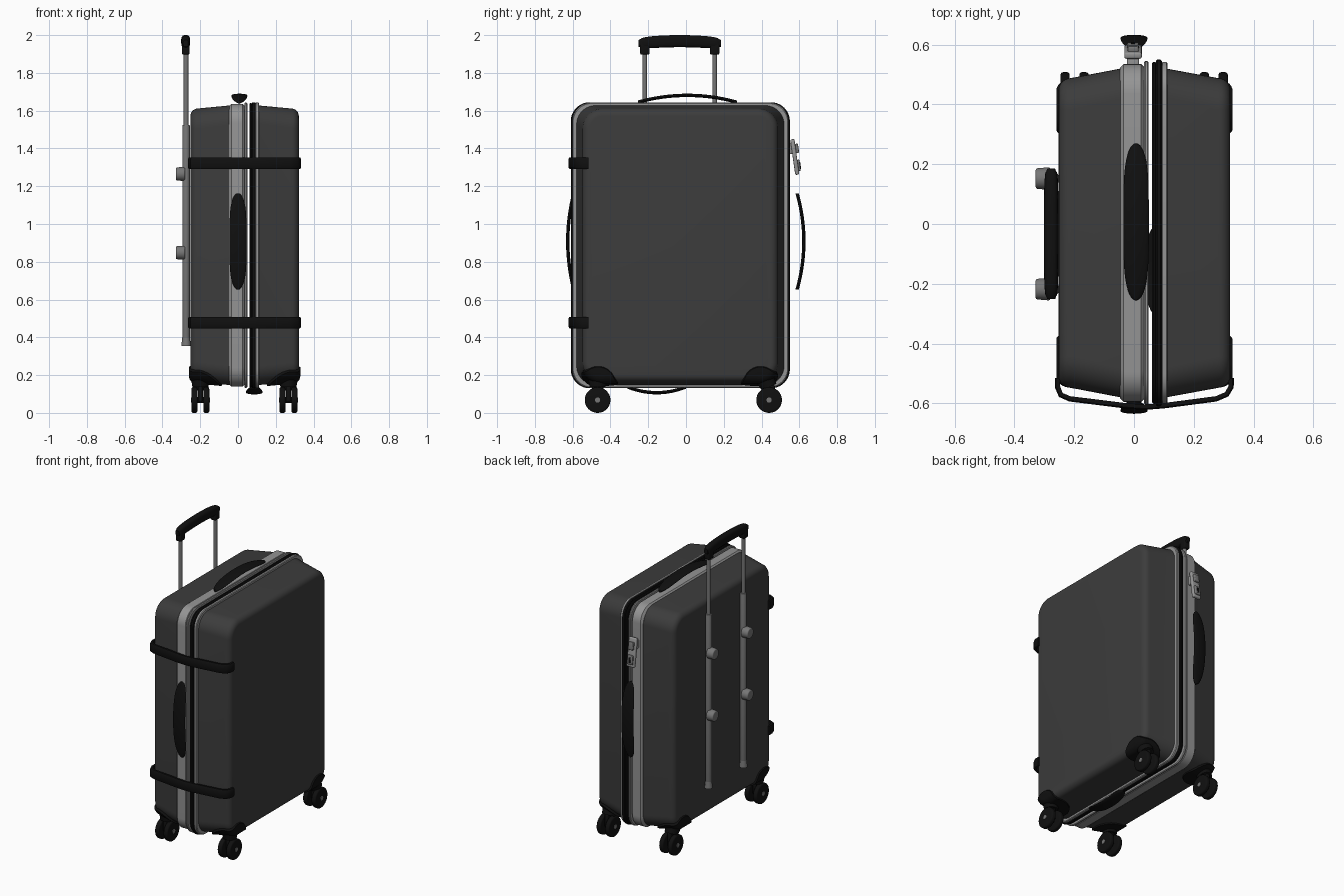
import bpy, bmesh, math
from mathutils import Matrix, Vector

if "Cube" in bpy.data.objects:
    bpy.data.objects.remove(bpy.data.objects["Cube"])

CY, CZ = -0.03, 0.8875          # centre of the case body


def mat(name, v):
    m = bpy.data.materials.new(name)
    m.diffuse_color = (v, v, v, 1)
    m.use_nodes = True
    m.node_tree.nodes["Principled BSDF"].inputs["Base Color"].default_value = m.diffuse_color
    return m


SHELL = mat("charcoal shell", 0.045)
BLACK = mat("black rubber", 0.005)
SILVER = mat("silver trim", 0.3)
STEEL = mat("grey steel", 0.18)


def finish(name, bm, m):
    bmesh.ops.recalc_face_normals(bm, faces=bm.faces)
    me = bpy.data.meshes.new(name)
    bm.to_mesh(me)
    bm.free()
    me.materials.append(m)
    ob = bpy.data.objects.new(name, me)
    bpy.context.collection.objects.link(ob)
    return ob


def loft(name, rings, m):
    """Skin a row of equal rings and cap both ends."""
    bm = bmesh.new()
    vs = [[bm.verts.new(p) for p in r] for r in rings]
    n = len(rings[0])
    for a, b in zip(vs, vs[1:]):
        for i in range(n):
            j = (i + 1) % n
            bm.faces.new((a[i], a[j], b[j], b[i]))
    bm.faces.new(vs[0])
    bm.faces.new(vs[-1])
    return finish(name, bm, m)


def rrect(x, hy, hz, r, seg=10):
    """Rounded rectangle ring in the yz plane around the case centre."""
    pts = []
    for k, (sy, sz) in enumerate(((1, 1), (-1, 1), (-1, -1), (1, -1))):
        for i in range(seg + 1):
            a = math.pi / 2 * (k + i / seg)
            pts.append((x, CY + sy * (hy - r) + r * math.cos(a),
                        CZ + sz * (hz - r) + r * math.sin(a)))
    return pts


def half_shell(name, x_in, x_out, m, grow=0.0):
    """Tapered half with a rounded outer rim."""
    s = 1 if x_out > x_in else -1
    x_out += s * grow
    r, xe = 0.04, x_out - s * 0.04
    rings = [rrect(x_in, 0.55 + grow, 0.74 + grow, 0.10)]
    for i in range(7):
        a = math.pi / 2 * i / 6
        d = r * (1 - math.cos(a))
        rings.append(rrect(xe + s * r * math.sin(a), 0.518 + grow - d,
                           0.724 + grow - d, 0.105 - d))
    return loft(name, rings, m)


def band(name, x0, x1, hy, hz, m, b=0.004):
    return loft(name, [rrect(x0, hy - b, hz - b, 0.1), rrect(x0 + b, hy, hz, 0.1),
                       rrect(x1 - b, hy, hz, 0.1), rrect(x1, hy - b, hz - b, 0.1)], m)


def box(name, c, size, m, bevel=0.008, tilt=0):
    bm = bmesh.new()
    bmesh.ops.create_cube(bm, size=1)
    bmesh.ops.scale(bm, vec=size, verts=bm.verts)
    bmesh.ops.bevel(bm, geom=bm.edges[:], offset=bevel, segments=3, profile=0.5, affect='EDGES')
    bmesh.ops.transform(bm, matrix=Matrix.Translation(c) @ Matrix.Rotation(tilt, 4, 'X'), verts=bm.verts)
    return finish(name, bm, m)


def rod(name, a, b, r, m, r2=None, bevel=0.0):
    """Cylinder or cone from a to b."""
    a, b = Vector(a), Vector(b)
    bm = bmesh.new()
    bmesh.ops.create_cone(bm, cap_ends=True, segments=32, radius1=r,
                          radius2=r if r2 is None else r2, depth=(b - a).length)
    if bevel:
        rim = [e for e in bm.edges if abs(e.verts[0].co.z - e.verts[1].co.z) < 1e-5]
        bmesh.ops.bevel(bm, geom=rim, offset=bevel, segments=3, profile=0.5, affect='EDGES')
    q = (b - a).to_track_quat('Z', 'Y').to_matrix().to_4x4()
    bmesh.ops.transform(bm, matrix=Matrix.Translation((a + b) / 2) @ q, verts=bm.verts)
    return finish(name, bm, m)


def bow(name, mid, along, out, length, rise, width, m, thick=0.018, blunt=4):
    """Curved carry strap with rounded ends, wide across x."""
    mid, along, out = Vector(mid), Vector(along), Vector(out)
    rings = []
    for i in range(33):
        t = -math.cos(math.pi * i / 32) * 0.999
        c = mid + along * (t * length / 2) + out * (rise * (1 - t * t))
        w = width / 2 * max(0.08, math.sqrt(1 - abs(t) ** blunt))
        rings.append([c + Vector((w * math.cos(a), 0, 0)) + out * (thick / 2 * math.sin(a))
                      for a in (2 * math.pi * k / 16 for k in range(16))])
    return loft(name, rings, m)


# Case halves, frame and zip line
half_shell("rear_shell", -0.045, -0.252, SHELL)
half_shell("front_shell", 0.108, 0.322, SHELL)
band("frame_band", -0.047, 0.036, 0.565, 0.748, SILVER, 0.012)
band("frame_lip", 0.034, 0.049, 0.575, 0.755, SILVER)
band("zip_tape", 0.061, 0.075, 0.572, 0.752, BLACK)
band("zip_cord", 0.074, 0.093, 0.58, 0.757, BLACK)
band("zip_trim", 0.092, 0.112, 0.572, 0.755, SILVER)

# Corner guards: a grown shell trimmed to a blob at each bottom corner
for side, xi, xo, xw in (("rear", -0.06, -0.252, -0.2), ("front", 0.13, 0.322, 0.267)):
    for end, yw in (("near", -0.465), ("far", 0.395)):
        g = half_shell(f"corner_guard_{side}_{end}", xi, xo, BLACK, 0.008)
        bm = bmesh.new()
        bmesh.ops.create_uvsphere(bm, u_segments=32, v_segments=16, radius=1)
        bmesh.ops.scale(bm, vec=(0.115, 0.105, 0.105), verts=bm.verts)
        bmesh.ops.translate(bm, vec=(xw, yw, 0.155), verts=bm.verts)
        cut = finish("guard_cutter", bm, BLACK)
        cut.hide_render = True
        mod = g.modifiers.new("trim", 'BOOLEAN')
        mod.operation, mod.solver, mod.object = 'INTERSECT', 'EXACT', cut
        dg = bpy.context.evaluated_depsgraph_get()
        me = bpy.data.meshes.new_from_object(g.evaluated_get(dg))
        g.modifiers.clear()
        g.data = me
        bpy.data.objects.remove(cut)

# Twin-wheel casters
for side, xw in (("rear", -0.199), ("front", 0.267)):
    for end, yw in (("near", -0.468), ("far", 0.44)):
        tag = f"{side}_{end}"
        for k, s in (("a", -1), ("b", 1)):
            rod(f"wheel_{tag}_{k}", (xw + s * 0.016, yw, 0.068), (xw + s * 0.047, yw, 0.068),
                0.068, BLACK, bevel=0.009)
            rod(f"hub_{tag}_{k}", (xw + s * 0.04, yw, 0.068), (xw + s * 0.05, yw, 0.068), 0.014, STEEL)
        rod(f"axle_{tag}", (xw - 0.04, yw, 0.068), (xw + 0.04, yw, 0.068), 0.016, BLACK)
        box(f"fork_{tag}", (xw, yw, 0.105), (0.026, 0.06, 0.09), BLACK)
        rod(f"swivel_{tag}", (xw, yw, 0.136), (xw, yw - 0.02 * (yw > 0), 0.18), 0.042, BLACK, 0.05)

# Two straps wrapping the near edge
path = [(-0.256, -0.515), (-0.256, -0.545), (-0.245, -0.572), (-0.215, -0.585), (-0.03, -0.608),
        (0.035, -0.613), (0.10, -0.608), (0.275, -0.585), (0.31, -0.57), (0.325, -0.545), (0.325, -0.515)]
for name, z in (("upper_strap", 1.322), ("lower_strap", 0.478)):
    rings = []
    for i, p in enumerate(path):
        a, b = Vector(path[max(i - 1, 0)]), Vector(path[min(i + 1, len(path) - 1)])
        d = (b - a).normalized()
        n = Vector((-d.y, d.x)) * 0.009
        rings.append([(p[0] + n.x * s, p[1] + n.y * s, z + dz) for s, dz in
                      ((-1, -0.022), (-0.5, -0.03), (1, -0.03), (1, 0.03), (-0.5, 0.03), (-1, 0.022))])
    loft(name, rings, BLACK)

# Carry handles
bow("near_side_handle", (0, -0.594, 0.908), (0, 0, 1), (0, -1, 0), 0.51, 0.032, 0.09, BLACK)
bow("far_side_handle", (0, 0.588, 0.908), (0, 0, 1), (0, 1, 0), 0.51, 0.036, 0.09, BLACK)
bow("top_handle", (0.007, 0.007, 1.645), (0, 1, 0), (0, 0, 1), 0.525, 0.036, 0.085, BLACK)
bow("bottom_handle", (0.086, -0.155, 0.137), (0, 1, 0), (0, 0, -1), 0.31, 0.03, 0.09, BLACK)

# Lock on the far edge, tilted like a tag
tilt = math.radians(8)
box("lock_plate", (-0.003, 0.576, 1.355), (0.058, 0.022, 0.19), SILVER, 0.007, tilt)
box("lock_button", (-0.003, 0.585, 1.40), (0.036, 0.022, 0.05), STEEL, 0.005, tilt)
box("lock_latch", (-0.003, 0.593, 1.31), (0.04, 0.022, 0.06), STEEL, 0.005, tilt)
box("lock_slot", (-0.003, 0.603, 1.31), (0.014, 0.008, 0.036), BLACK, 0.002, tilt)
box("lock_mount", (-0.003, 0.545, 1.40), (0.04, 0.04, 0.06), SILVER, 0.005)

# Telescopic pull handle
for tag, y in (("left", -0.218), ("right", 0.152)):
    rod(f"outer_tube_{tag}", (-0.275, y, 0.36), (-0.275, y, 1.525), 0.02, STEEL, bevel=0.004)
    rod(f"inner_tube_{tag}", (-0.275, y, 1.5), (-0.275, y, 1.93), 0.0125, STEEL)
    rod(f"tube_foot_{tag}", (-0.275, y, 0.355), (-0.275, y, 0.40), 0.025, STEEL, 0.02)
    for k, z in (("upper", 1.265), ("lower", 0.848)):
        rod(f"tube_bracket_{tag}_{k}", (-0.28, y, z), (-0.329, y, z), 0.038, STEEL, 0.034, 0.006)
    box(f"grip_socket_{tag}", (-0.277, y, 1.932), (0.04, 0.05, 0.07), BLACK)
rings = []
for i in range(25):
    t = -1 + i / 12
    y, zc = -0.033 + 0.218 * t, 1.968 - 0.012 * t * t
    k = 0.55 + 0.45 * math.sqrt(1 - abs(t) ** 6)
    rings.append([(-0.277 + 0.024 * k * math.copysign(abs(math.cos(a)) ** 0.6, math.cos(a)), y,
                   zc + 0.032 * k * math.copysign(abs(math.sin(a)) ** 0.8, math.sin(a)))
                  for a in (2 * math.pi * j / 24 for j in range(24))])
loft("pull_grip", rings, BLACK)

# Smooth shading with crisp edges
for ob in bpy.context.collection.objects:
    ob.select_set(True)
    bpy.context.view_layer.objects.active = ob
bpy.ops.object.shade_smooth_by_angle(angle=math.radians(35))
